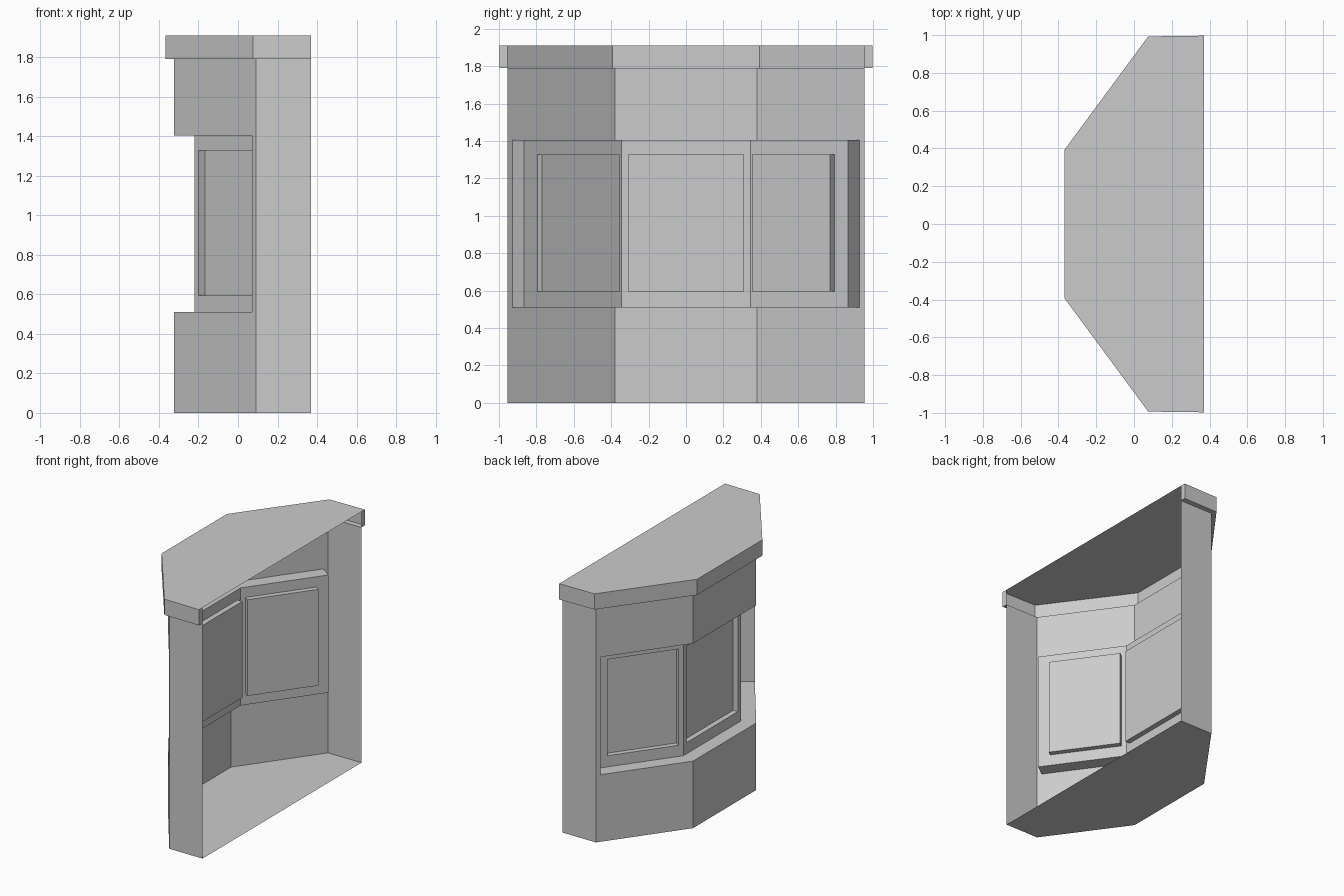
import bpy
from mathutils import Vector

if "Cube" in bpy.data.objects:
    bpy.data.objects.remove(bpy.data.objects["Cube"], do_unlink=True)

GREY = 0.6
mat = bpy.data.materials.new("plain grey")
mat.use_nodes = True
mat.diffuse_color = (GREY, GREY, GREY, 1)
mat.node_tree.nodes["Principled BSDF"].inputs["Base Color"].default_value = (GREY, GREY, GREY, 1)

# Heights
SILL, HEAD, WALL_TOP, TOP = 0.51, 1.405, 1.79, 1.91
PANE_LOW, PANE_HIGH, PANE_DEPTH = 0.595, 1.327, 0.04


def mirrored(half):
    """Complete a plan outline, running from +y round the bay to -y."""
    return half + [(x, -y) for x, y in reversed(half)]


def at(plan, z):
    return [Vector((x, y, z)) for x, y in plan]


def ribbon(low, high, closed=False):
    """Quads joining two matching rows of points."""
    n = len(low)
    return [[low[i], low[(i + 1) % n], high[(i + 1) % n], high[i]]
            for i in range(n if closed else n - 1)]


def build(name, faces):
    verts = [v for f in faces for v in f]
    index, ids = 0, []
    for f in faces:
        ids.append(list(range(index, index + len(f))))
        index += len(f)
    mesh = bpy.data.meshes.new(name)
    mesh.from_pydata(verts, [], ids)
    mesh.materials.append(mat)
    obj = bpy.data.objects.new(name, mesh)
    bpy.context.collection.objects.link(obj)
    return obj


# Plan outlines of the bay, its window recess and the overhanging cap
wall = mirrored([(0.37, 0.955), (0.09, 0.955), (-0.325, 0.38)])
opening = mirrored([(0.07, 0.927), (-0.325, 0.38)])
recess = mirrored([(0.155, 0.866), (-0.22, 0.346)])
cap = mirrored([(0.37, 0.997), (0.075, 0.993), (-0.368, 0.393)])

# Floor and solid walls below and above the windows
build("floor", [at(wall, 0)[::-1]])
build("lower_wall", ribbon(at(wall, 0), at(wall, SILL)))
build("upper_wall", ribbon(at(wall, HEAD), at(wall, WALL_TOP)))

# Side walls with their returns into the window recess
for name, side in (("left_side_wall", wall[:2] + [opening[0], recess[0]]),
                   ("right_side_wall", [recess[-1], opening[-1]] + wall[-2:])):
    build(name, ribbon(at(side, SILL), at(side, HEAD)))

# Ledges at the bottom and top of the recess
build("window_sill", ribbon(at(opening, SILL), at(recess, SILL)))
build("window_head", ribbon(at(recess, HEAD), at(opening, HEAD)))


def window(name, a, b, margin_a, margin_b):
    """A framed panel between two plan points with a sunken pane."""
    a, b = Vector((*a, 0)), Vector((*b, 0))
    along = (b - a).normalized()
    inward = Vector((-along.y, along.x, 0))
    up = Vector((0, 0, 1))

    def rect(p, q, low, high):
        return [p + up * low, q + up * low, q + up * high, p + up * high]

    outer = rect(a, b, SILL, HEAD)
    hole = rect(a + along * margin_a, b - along * margin_b, PANE_LOW, PANE_HIGH)
    pane = [v + inward * PANE_DEPTH for v in hole]
    build(name + "_frame", ribbon(outer, hole, True) + ribbon(hole, pane, True))
    build(name + "_pane", [pane])


# Three windows round the bay
WIDE, NARROW = 0.088, 0.036
window("left_window", recess[0], recess[1], WIDE, NARROW)
window("centre_window", recess[1], recess[2], NARROW, NARROW)
window("right_window", recess[2], recess[3], NARROW, WIDE)

# Overhanging cap: roof, fascia, soffit and end strips
build("roof", [at(cap, TOP)])
build("cap_fascia", ribbon(at(cap, WALL_TOP), at(cap, TOP)))
build("cap_soffit", ribbon(at(wall, WALL_TOP), at(cap, WALL_TOP)))
for name, strip in (("left_cap_end", [wall[0], cap[0]]),
                    ("right_cap_end", [cap[-1], wall[-1]])):
    build(name, ribbon(at(strip, WALL_TOP), at(strip, TOP)))
